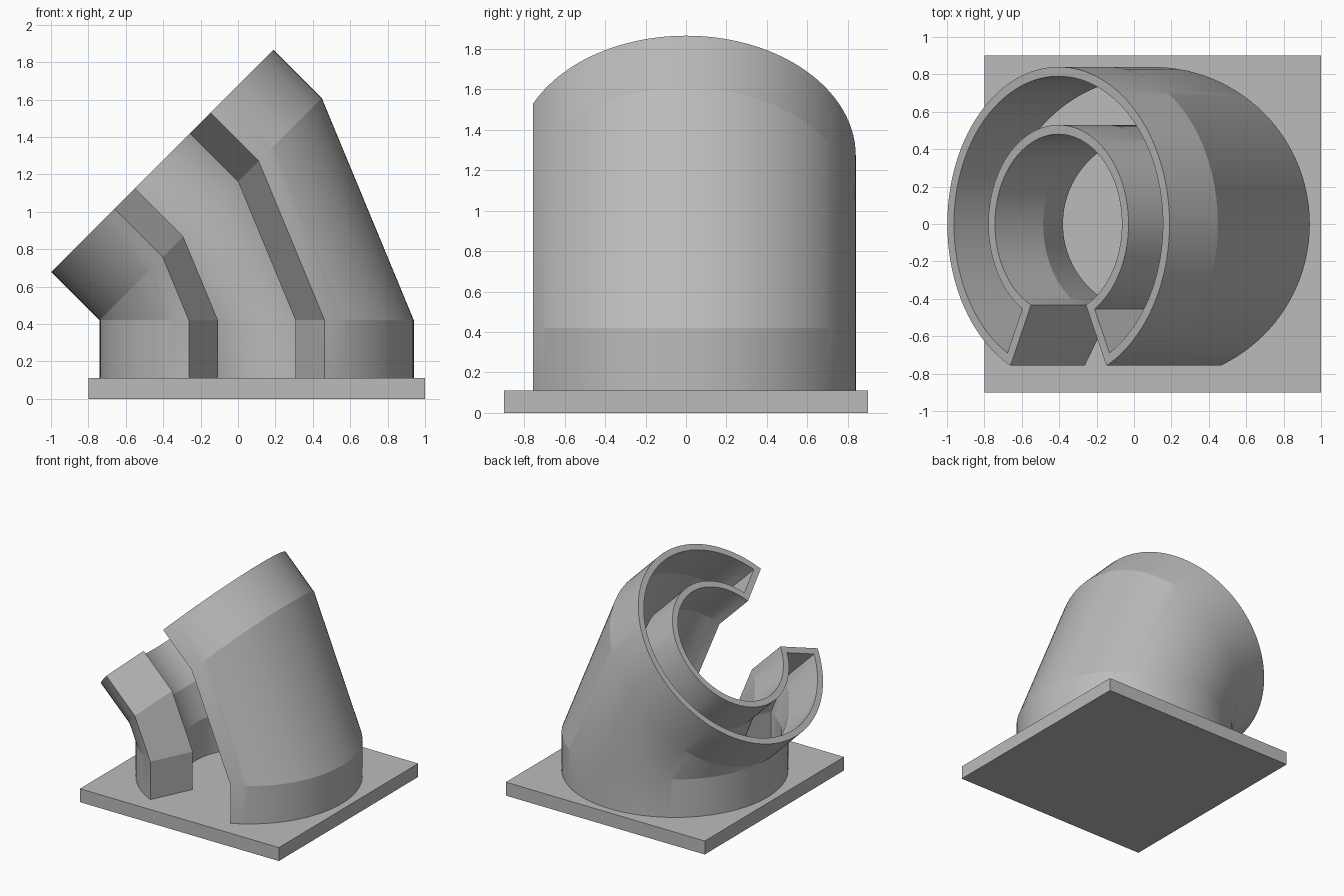
import bpy, bmesh, math

if "Cube" in bpy.data.objects:
    bpy.data.objects.remove(bpy.data.objects["Cube"])

grey = bpy.data.materials.new("plain grey")
grey.diffuse_color = (0.5, 0.5, 0.5, 1)
grey.use_nodes = True
grey.node_tree.nodes["Principled BSDF"].inputs["Base Color"].default_value = grey.diffuse_color

R_OUT, R_IN, WALL = 0.84, 0.48, 0.05
HINGE_X, BASE_Z, BEND_Z, TOP_LEN = -0.74, 0.11, 0.42, 0.365
GAP = math.radians(25.6)      # half of the front opening
STEPS = 96
S = math.sqrt(0.5)


def finish(name, bm):
    bmesh.ops.recalc_face_normals(bm, faces=bm.faces)
    mesh = bpy.data.meshes.new(name)
    bm.to_mesh(mesh)
    bm.free()
    mesh.materials.append(grey)
    obj = bpy.data.objects.new(name, mesh)
    bpy.context.collection.objects.link(obj)
    return obj


def c_loop(r_out, r_in, inset):
    """C-shaped outline opening towards -y, ends inset from the radial cut."""
    pts = []
    for r, flip in ((r_out, False), (r_in, True)):
        start = GAP + math.asin(inset / r)
        for i in range(STEPS + 1):
            t = (STEPS - i if flip else i) / STEPS
            a = start + t * (2 * math.pi - 2 * start)
            pts.append((r * math.sin(a), -r * math.cos(a)))
    return pts


# Stations: ground, first seam, tilted seam, slanted rim
def place(p, station):
    u = p[0] + R_OUT
    if station == 0:
        return (HINGE_X + u, p[1], BASE_Z - 0.005)
    if station == 1:
        return (HINGE_X + u, p[1], BEND_Z)
    d = TOP_LEN if station == 3 else 0
    return (HINGE_X + (u - d) * S, p[1], BEND_Z + (u + d) * S)


# Hollow C-shaped bent duct
bm = bmesh.new()
loops = []
for outline in (c_loop(R_OUT, R_IN, 0), c_loop(R_OUT - WALL, R_IN + WALL, WALL)):
    loops.append([[bm.verts.new(place(p, s)) for p in outline] for s in range(4)])


def bridge(a, b):
    n = len(a)
    for i in range(n):
        j = (i + 1) % n
        bm.faces.new((a[i], a[j], b[j], b[i]))


for skin in loops:
    for s in range(3):
        bridge(skin[s], skin[s + 1])
for s in (0, 3):
    bridge(loops[0][s], loops[1][s])
duct = finish("bent_duct", bm)
bpy.context.view_layer.objects.active = duct
duct.select_set(True)
bpy.ops.object.shade_smooth_by_angle(angle=math.radians(12))

# Base plate
bm = bmesh.new()
bmesh.ops.create_cube(bm, size=1)
bmesh.ops.scale(bm, vec=(1.8, 1.8, BASE_Z), verts=bm.verts)
bmesh.ops.translate(bm, vec=(0.1, 0, BASE_Z / 2), verts=bm.verts)
finish("base_plate", bm)
